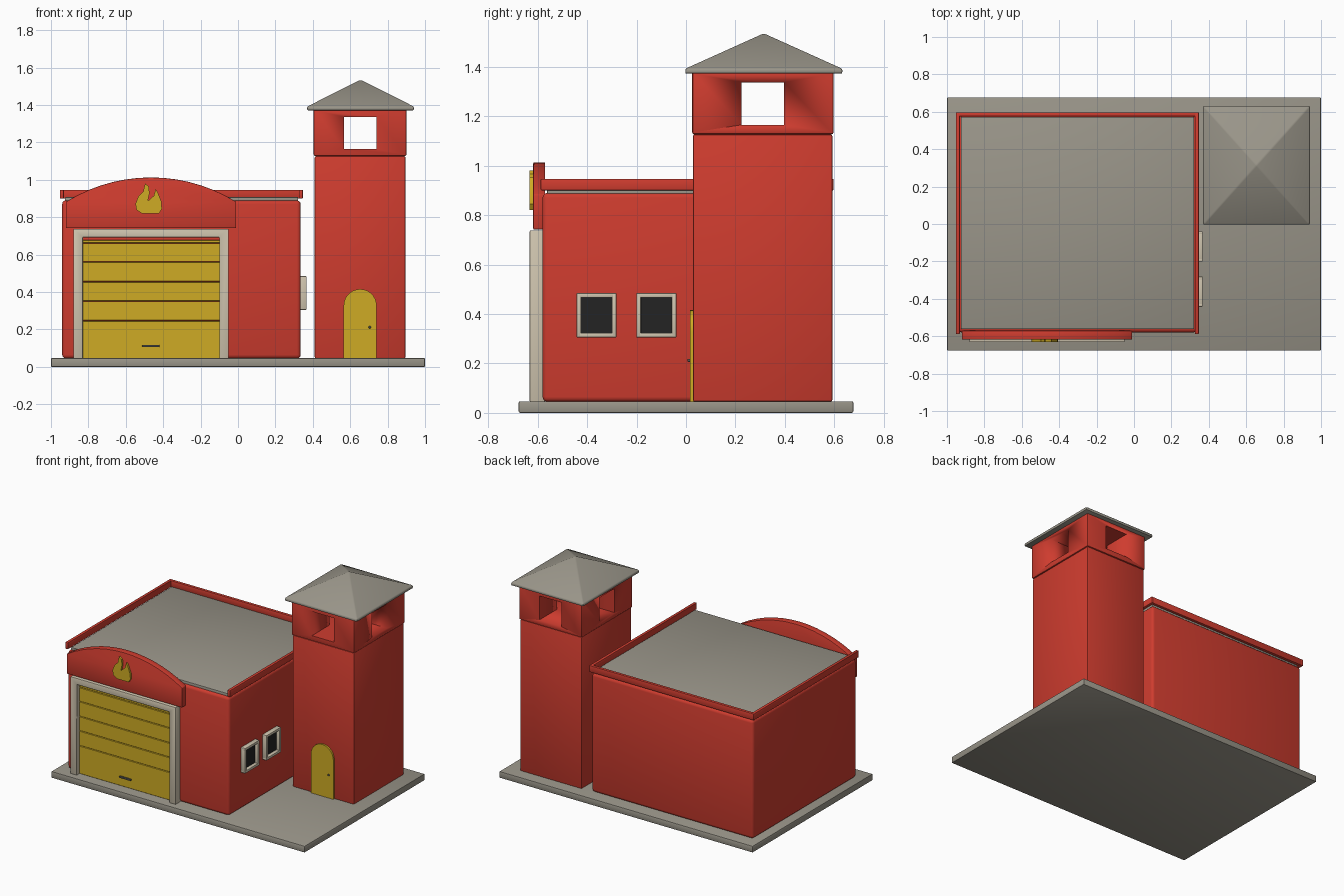
import bpy, bmesh, math
from mathutils import Vector

if "Cube" in bpy.data.objects:
    bpy.data.objects.remove(bpy.data.objects["Cube"])


def material(name, rgb):
    m = bpy.data.materials.new(name)
    m.diffuse_color = (*rgb, 1)
    m.use_nodes = True
    m.node_tree.nodes["Principled BSDF"].inputs["Base Color"].default_value = m.diffuse_color
    return m


RED = material("red", (0.62, 0.045, 0.028))
GREY = material("warm grey", (0.32, 0.30, 0.25))
YELLOW = material("yellow", (0.62, 0.41, 0.018))
CREAM = material("cream", (0.63, 0.56, 0.43))
BLACK = material("black", (0.017, 0.017, 0.017))
STEEL = material("dark steel", (0.09, 0.09, 0.08))


def finish(bm, name, mat, bevel=0.0, segments=3):
    """Round the sharp edges, then turn the bmesh into a shaded object."""
    bmesh.ops.recalc_face_normals(bm, faces=bm.faces)
    if bevel:
        edges = [e for e in bm.edges if e.calc_face_angle(0) > 0.35]
        bmesh.ops.bevel(bm, geom=edges, offset=bevel, segments=segments,
                        profile=0.5, affect='EDGES', clamp_overlap=True)
    me = bpy.data.meshes.new(name)
    bm.to_mesh(me)
    bm.free()
    ob = bpy.data.objects.new(name, me)
    bpy.context.collection.objects.link(ob)
    me.materials.append(mat)
    bpy.ops.object.select_all(action='DESELECT')
    ob.select_set(True)
    bpy.context.view_layer.objects.active = ob
    bpy.ops.object.shade_smooth_by_angle(angle=math.radians(35))
    return ob


def box(name, mat, x, y, z, bevel=0.0, segments=3):
    bm = bmesh.new()
    bmesh.ops.create_cube(bm, size=1)
    for v in bm.verts:
        v.co = Vector([(a + b) / 2 + c * (b - a) for c, (a, b) in zip(v.co, (x, y, z))])
    return finish(bm, name, mat, bevel, segments)


def prism(name, mat, outline, y0, y1, bevel=0.0, segments=2):
    """Extrude an (x, z) outline from y0 to y1."""
    bm = bmesh.new()
    face = bm.faces.new([bm.verts.new((x, y0, z)) for x, z in outline])
    out = bmesh.ops.extrude_face_region(bm, geom=[face])
    new = [g for g in out["geom"] if isinstance(g, bmesh.types.BMVert)]
    bmesh.ops.translate(bm, verts=new, vec=(0, y1 - y0, 0))
    return finish(bm, name, mat, bevel, segments)


# Ground slab
box("base_slab", GREY, (-1, 1), (-0.677, 0.677), (0, 0.047), 0.006, 2)

# Garage hall with flat roof and a parapet on three sides
box("hall_walls", RED, (-0.94, 0.335), (-0.58, 0.588), (0.045, 0.89), 0.02)
box("hall_roof", GREY, (-0.925, 0.322), (-0.562, 0.572), (0.875, 0.908), 0.004, 2)
for name, x in (("left", (-0.953, -0.931)), ("right", (0.325, 0.347))):
    box(f"parapet_{name}", RED, x, (-0.588, 0.597), (0.9, 0.947), 0.004, 2)
box("parapet_back", RED, (-0.945, 0.34), (0.575, 0.597), (0.9, 0.947), 0.004, 2)

# Arched gable board above the garage door
radius, cx, top = 0.861, -0.465, 1.013
half = math.asin(0.455 / radius)
arc = [(cx + radius * math.sin(half * t / 7), top - radius + radius * math.cos(half * t / 7))
       for t in range(-7, 8)]
prism("arched_board", RED, [(-0.01, 0.742), (-0.92, 0.742)] + arc, -0.618, -0.57, 0.004)

# Flame emblem
flame = [(-0.513, 0.82), (-0.422, 0.82), (-0.407, 0.845), (-0.41, 0.885),
         (-0.428, 0.93), (-0.44, 0.952), (-0.45, 0.915), (-0.482, 0.887),
         (-0.473, 0.93), (-0.478, 0.967), (-0.497, 0.98), (-0.507, 0.937),
         (-0.533, 0.912), (-0.548, 0.872), (-0.543, 0.84)]
prism("flame_emblem", YELLOW, flame, -0.632, -0.61)

# Garage door surround
surround = [(-0.88, 0.045), (-0.88, 0.738), (-0.05, 0.738), (-0.05, 0.045),
            (-0.1, 0.045), (-0.1, 0.693), (-0.83, 0.693), (-0.83, 0.045)]
prism("door_surround", CREAM, surround, -0.632, -0.57, 0.004)

# Garage door built from sections with narrow gaps
levels = [0.045, 0.246, 0.352, 0.455, 0.561, 0.662, 0.679]
for i, (a, b) in enumerate(zip(levels, levels[1:])):
    box(f"garage_door_section_{i + 1}", YELLOW, (-0.832, -0.098), (-0.6, -0.57),
        (a + 0.0015, b - 0.0015), 0.002, 1)
box("garage_door_handle", STEEL, (-0.512, -0.42), (-0.612, -0.598), (0.106, 0.118), 0.003, 2)

# Side windows: square cream frames with dark panes
for i, yc in enumerate((-0.362, -0.12)):
    w, zc, h, t = 0.081, 0.395, 0.09, 0.019
    side = "front" if i == 0 else "rear"
    bars = (((yc - w, yc - w + t), (zc - h, zc + h)), ((yc + w - t, yc + w), (zc - h, zc + h)),
            ((yc - w, yc + w), (zc - h, zc - h + t)), ((yc - w, yc + w), (zc + h - t, zc + h)))
    for j, (y, z) in enumerate(bars):
        box(f"{side}_window_frame_{j + 1}", CREAM, (0.33, 0.367), y, z, 0.004, 2)
    box(f"{side}_window_pane", BLACK, (0.334, 0.343),
        (yc - w + 0.01, yc + w - 0.01), (zc - h + 0.01, zc + h - 0.01))

# Tower shaft
box("tower_shaft", RED, (0.41, 0.895), (0.028, 0.592), (0.045, 1.127), 0.008, 2)

# Lookout room with openings cut through both ways
lookout = box("tower_lookout", RED, (0.405, 0.9), (0.025, 0.597), (1.127, 1.38), 0.008, 2)
for name, x, y in (("cutter_front_back", (0.566, 0.74), (-0.2, 0.8)),
                   ("cutter_left_right", (0.2, 1.1), (0.225, 0.397))):
    cutter = box(name, RED, x, y, (1.165, 1.337))
    bpy.context.view_layer.objects.active = lookout
    mod = lookout.modifiers.new(name, 'BOOLEAN')
    mod.operation, mod.object, mod.solver = 'DIFFERENCE', cutter, 'EXACT'
    bpy.ops.object.modifier_apply(modifier=mod.name)
    bpy.data.objects.remove(cutter)

# Hipped tower roof with a thin eave
x0, x1, y0, y1 = 0.37, 0.94, -0.003, 0.632
bm = bmesh.new()
rings = [[bm.verts.new((x, y, z)) for x, y in ((x0, y0), (x1, y0), (x1, y1), (x0, y1))]
         for z in (1.372, 1.392)]
apex = bm.verts.new(((x0 + x1) / 2, (y0 + y1) / 2, 1.535))
bm.faces.new(rings[0])
for i in range(4):
    j = (i + 1) % 4
    bm.faces.new((rings[0][i], rings[0][j], rings[1][j], rings[1][i]))
    bm.faces.new((rings[1][i], rings[1][j], apex))
finish(bm, "tower_roof", GREY, 0.006, 2)

# Arched tower door with a round knob
dx, dr, dz = 0.653, 0.088, 0.328
door = [(dx - dr, 0.045), (dx + dr, 0.045)]
door += [(dx + dr * math.cos(math.pi * k / 14), dz + dr * math.sin(math.pi * k / 14))
         for k in range(15)]
prism("tower_door", YELLOW, door, 0.016, 0.035)
bm = bmesh.new()
bmesh.ops.create_uvsphere(bm, u_segments=12, v_segments=8, radius=0.007)
bmesh.ops.translate(bm, verts=bm.verts, vec=(0.705, 0.012, 0.212))
finish(bm, "tower_door_knob", STEEL)
